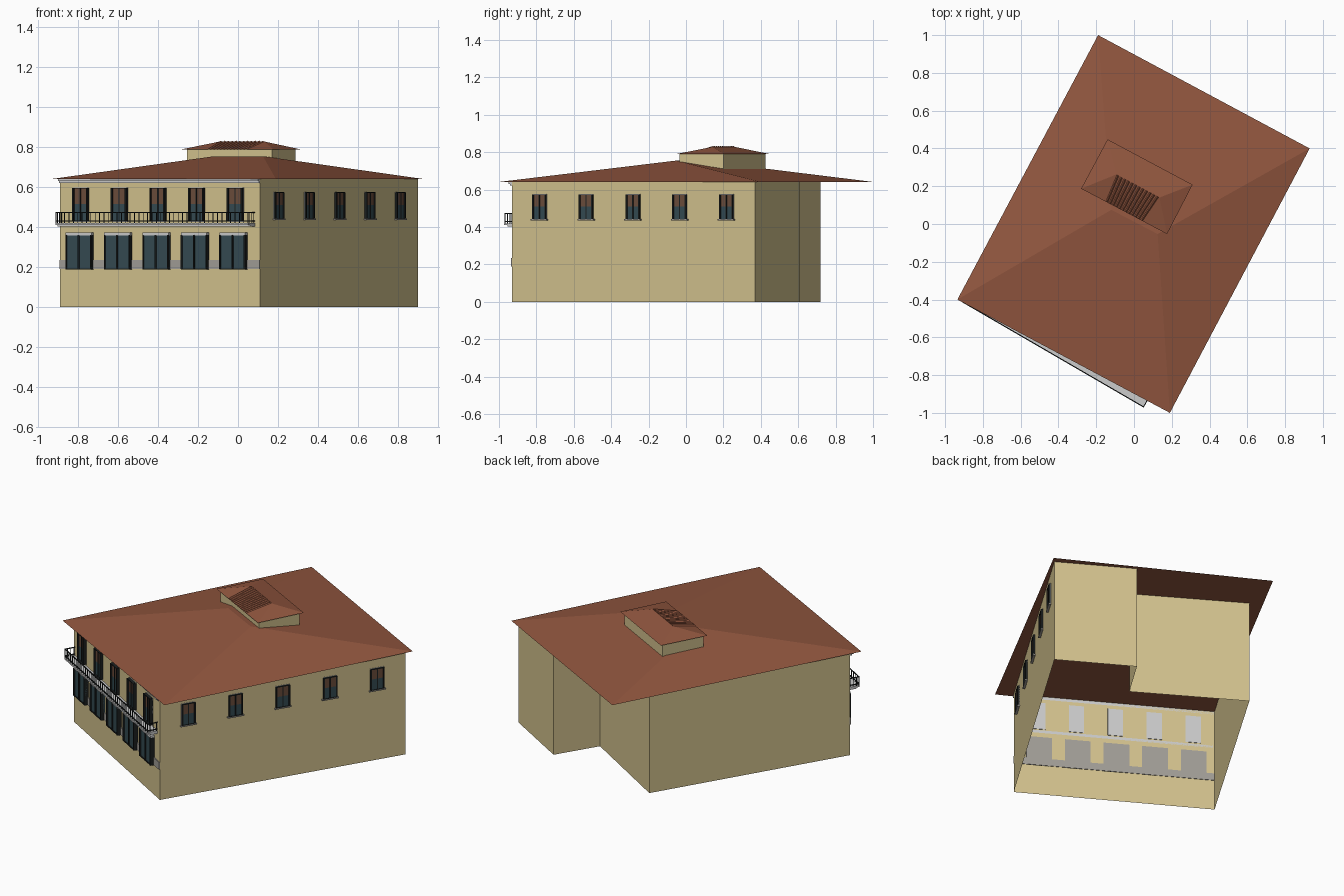
import bpy, bmesh
from mathutils import Matrix, Vector

if "Cube" in bpy.data.objects:
    bpy.data.objects.remove(bpy.data.objects["Cube"])


def mat(name, c):
    m = bpy.data.materials.new(name)
    m.diffuse_color = (*c, 1)
    m.use_nodes = True
    m.node_tree.nodes["Principled BSDF"].inputs["Base Color"].default_value = m.diffuse_color
    return m


CREAM = mat("cream", (0.65, 0.54, 0.27))
TILE = mat("tile", (0.29, 0.095, 0.05))
GLASS = mat("glass", (0.035, 0.07, 0.085))
BLACK = mat("black", (0.012, 0.015, 0.015))
GREY = mat("grey", (0.36, 0.34, 0.31))
WHITE = mat("white", (0.6, 0.6, 0.58))
BLIND = mat("blind", (0.15, 0.075, 0.045))


def finish(name, bm, m):
    me = bpy.data.meshes.new(name)
    bmesh.ops.recalc_face_normals(bm, faces=bm.faces)
    bm.to_mesh(me)
    bm.free()
    me.materials.append(m)
    ob = bpy.data.objects.new(name, me)
    bpy.context.collection.objects.link(ob)
    return ob


def frame(p, q):
    """Wall frame: x runs along the wall, y points outward, z up."""
    u = Vector((q[0] - p[0], q[1] - p[1], 0)).normalized()
    n = Vector((u.y, -u.x, 0))
    m = Matrix((u, n, Vector((0, 0, 1)))).transposed().to_4x4()
    m.translation = (p[0], p[1], 0)
    return m


def boxes(name, fr, items, m):
    """Boxes given as (s0, s1, depth0, depth1, z0, z1) in a wall frame."""
    bm = bmesh.new()
    for s0, s1, d0, d1, z0, z1 in items:
        t = Matrix.Translation(((s0 + s1) / 2, (d0 + d1) / 2, (z0 + z1) / 2))
        sc = Matrix.Diagonal((s1 - s0, d1 - d0, z1 - z0, 1))
        bmesh.ops.create_cube(bm, size=1, matrix=fr @ t @ sc)
    return finish(name, bm, m)


def walls(name, pts, z0, z1):
    bm = bmesh.new()
    lo = [bm.verts.new((x, y, z0)) for x, y in pts]
    hi = [bm.verts.new((x, y, z1)) for x, y in pts]
    for i in range(len(pts)):
        j = (i + 1) % len(pts)
        bm.faces.new((lo[i], lo[j], hi[j], hi[i]))
    return finish(name, bm, CREAM)


def hip_roof(name, pts, ridge, z0, z1):
    bm = bmesh.new()
    a, b, c, d = [bm.verts.new((x, y, z0)) for x, y in pts]
    e, f = [bm.verts.new((x, y, z1)) for x, y in ridge]
    for vs in ((a, b, f, e), (b, c, f), (c, d, e, f), (d, a, e), (d, c, b, a)):
        bm.faces.new(vs)
    return finish(name, bm, TILE)


# Main body: L-shaped wall shell, open underneath
FL, FR, BR = (-0.89, -0.35), (0.11, -0.93), (0.90, 0.37)
walls("walls", [FL, FR, BR, (0.49, 0.61), (0.34, 0.365), (-0.25, 0.72)], 0, 0.642)

# Main roof and raised lantern
hip_roof("main_roof", [(-0.935, -0.40), (0.19, -1.0), (0.93, 0.40), (-0.19, 1.0)],
         [(-0.12, 0.075), (0.125, -0.053)], 0.641, 0.755)
walls("lantern_walls", [(-0.255, 0.19), (0.17, -0.035), (0.287, 0.2), (-0.135, 0.425)],
      0.66, 0.792)
LA, LB = Vector((-0.28, 0.187, 0.79)), Vector((0.175, -0.053, 0.79))
RA, RB = Vector((-0.095, 0.262, 0.828)), Vector((0.135, 0.14, 0.828))
hip_roof("lantern_roof", [LA[:2], LB[:2], (0.31, 0.208), (-0.14, 0.448)],
         [RA[:2], RB[:2]], 0.79, 0.828)

# Tile ribs on the front slope of the lantern roof
bm = bmesh.new()
side = (LB - LA).normalized() * 0.006
for i in range(12):
    t = (i + 0.5) / 12
    top = RA.lerp(RB, t)
    low = LA.lerp(LB, 0.28 + 0.44 * t)
    ends = []
    for p in (low, top):
        ends.append([bm.verts.new(p + o) for o in (-side, Vector((0, 0, 0.005)), side)])
    for k in range(3):
        bm.faces.new((ends[0][k], ends[0][(k + 1) % 3], ends[1][(k + 1) % 3], ends[1][k]))
    bm.faces.new(ends[0])
    bm.faces.new(ends[1])
finish("lantern_tile_ribs", bm, TILE)

F, R = frame(FL, FR), frame(FR, BR)
LEN = (Vector(FR) - Vector(FL)).length
K = 1.0 / LEN  # front-view foreshortening


def sx(x):
    return (x + 0.89) / K


# Ground-floor glazing with dark frames, pale heads and a sill band
gl, fr_, hd, bk = [], [], [], []
for i in range(5):
    a, b = sx(-0.85 + i * 0.1925), sx(-0.722 + i * 0.1925)
    mid = (a + b) / 2
    gl.append((a, b, 0, 0.02, 0.192, 0.36))
    hd.append((a, b, 0, 0.024, 0.358, 0.374))
    bk.append((a, b, -0.003, 0.001, 0.19, 0.374))
    for s, w in ((a, 0.006), (mid - 0.004, 0.008), (b - 0.006, 0.006)):
        fr_.append((s, s + w, 0, 0.028, 0.19, 0.362))
    fr_.append((a, b, 0, 0.025, 0.188, 0.194))
boxes("shop_glass", F, gl, GLASS)
boxes("shop_frames", F, fr_, BLACK)
boxes("shop_heads", F, hd, WHITE)
boxes("shop_backs", F, bk, GREY)
boxes("sill_band", F, [(0, LEN, -0.003, 0.006, 0.19, 0.235)], GREY)


# Upper windows: half-drawn blind above glass, frame and centre bar
def windows(name, fr, centres, w, z0, z1, depth):
    glass, blind, bars, surround = [], [], [], []
    zm = z0 + (z1 - z0) * 0.52
    for c in centres:
        a, b = c - w / 2, c + w / 2
        glass.append((a, b, 0, depth * 0.5, z0, zm))
        blind.append((a, b, 0, depth * 0.5, zm, z1))
        surround.append((a - 0.004, b + 0.004, -0.003, 0.002, z0 - 0.004, z1 + 0.004))
        bars.append((c - 0.003, c + 0.003, 0, depth * 0.7, z0, z1))
        bars += [(s, s + 0.008, 0, depth, z0, z1) for s in (a - 0.004, b - 0.004)]
        bars += [(a, b, 0, depth, z - 0.002, z + 0.002) for z in (z0, z1)]
    boxes(name + "_glass", fr, glass, GLASS)
    boxes(name + "_blinds", fr, blind, BLIND)
    boxes(name + "_frames", fr, bars, BLACK)
    boxes(name + "_surrounds", fr, surround, WHITE)


windows("front_window", F, [sx(-0.783 + i * 0.1935) for i in range(5)], 0.08, 0.43, 0.595, 0.02)
side_c = [0.175 + i * 0.2925 for i in range(5)]
windows("side_window", R, side_c, 0.078, 0.442, 0.573, 0.012)
boxes("side_sills", R, [(c - 0.05, c + 0.05, 0, 0.014, 0.436, 0.443) for c in side_c], GREY)

# Balcony slab, railing and eave moulding
B0, B1, D = 0.01, LEN - 0.03, 0.066
boxes("balcony_slab", F, [(B0, B1, 0, D, 0.41, 0.42), (B0, B1, 0, D - 0.02, 0.403, 0.41)], WHITE)
rail = []
for z in (0.43, 0.472):
    rail.append((B0, B1, D - 0.006, D - 0.001, z - 0.002, z + 0.003))
    rail += [(s, s + 0.005, 0, D - 0.001, z - 0.002, z + 0.003) for s in (B0, B1 - 0.005)]
N = 44
for i in range(N + 1):
    s = B0 + (B1 - B0 - 0.004) * i / N
    rail.append((s, s + 0.003, D - 0.005, D - 0.002, 0.42, 0.472))
for s in (B0, B1 - 0.004):
    rail += [(s, s + 0.003, d, d + 0.003, 0.42, 0.472) for d in (0.005, 0.025, 0.045)]
boxes("balcony_rail", F, rail, BLACK)
boxes("eave_moulding", F, [(0, LEN, 0, 0.022, 0.63, 0.64), (0, LEN, 0, 0.012, 0.622, 0.63)], WHITE)
